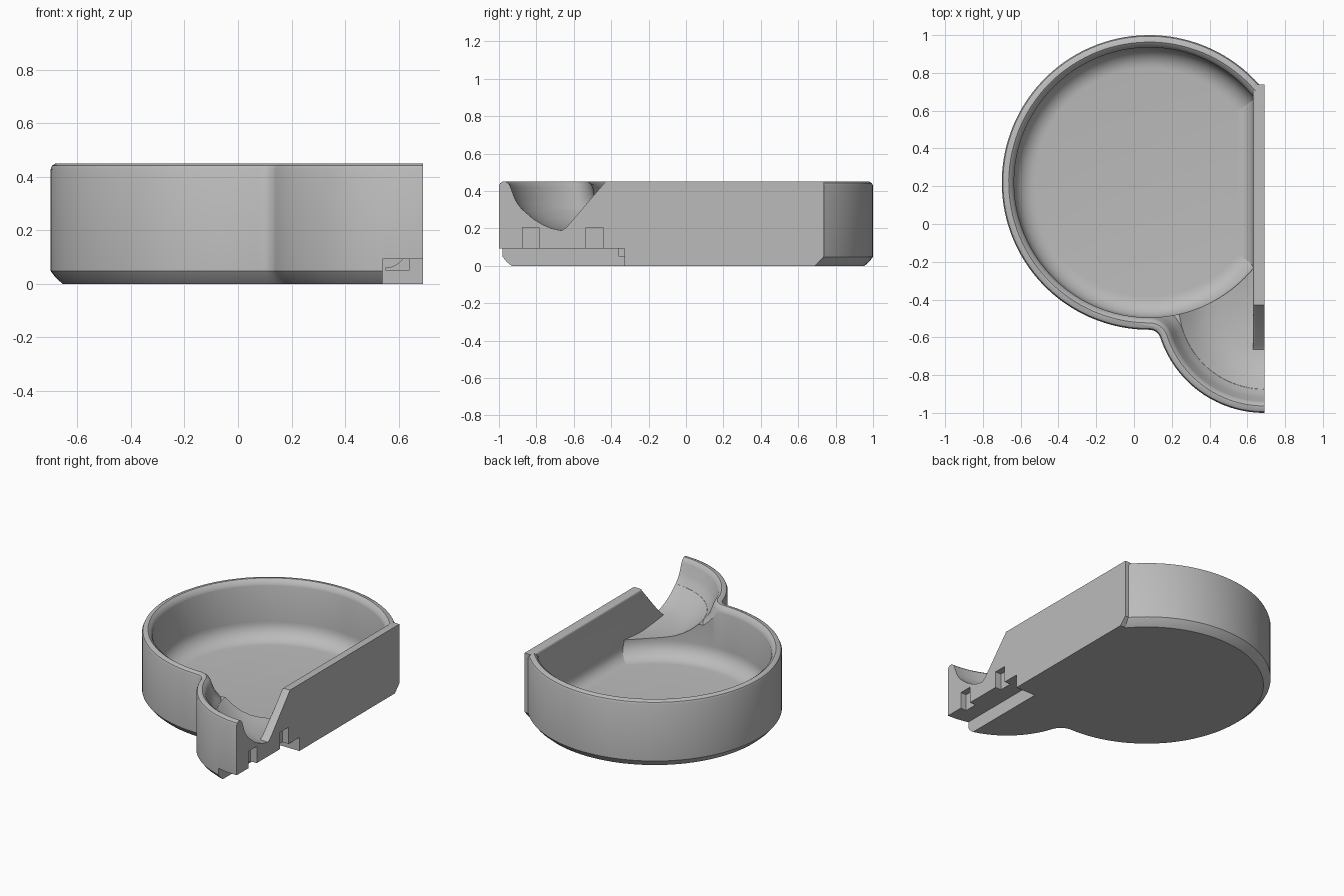
import bpy, bmesh, math
from mathutils import Vector

if "Cube" in bpy.data.objects:
    bpy.data.objects.remove(bpy.data.objects["Cube"])

BOWL, BOWL_R = Vector((0.08, 0.22)), 0.78
LOBE, LOBE_R = Vector((0.69, -0.42)), 0.58
SIDE, TOP, FILLET = 0.69, 0.45, 0.06

grey = bpy.data.materials.new("light_grey")
grey.diffuse_color = (0.5, 0.5, 0.5, 1)
grey.use_nodes = True
grey.node_tree.nodes["Principled BSDF"].inputs["Base Color"].default_value = grey.diffuse_color


def make(name, bm):
    bmesh.ops.recalc_face_normals(bm, faces=bm.faces)
    me = bpy.data.meshes.new(name)
    bm.to_mesh(me)
    bm.free()
    me.materials.append(grey)
    ob = bpy.data.objects.new(name, me)
    bpy.context.collection.objects.link(ob)
    return ob


def activate(ob):
    bpy.ops.object.select_all(action='DESELECT')
    ob.select_set(True)
    bpy.context.view_layer.objects.active = ob


def loft(name, rings):
    """Skin equal-length rings and cap both ends."""
    bm = bmesh.new()
    vs = [[bm.verts.new(p) for p in r] for r in rings]
    n = len(vs[0])
    for a, b in zip(vs, vs[1:]):
        for i in range(n):
            j = (i + 1) % n
            bm.faces.new((a[i], a[j], b[j], b[i]))
    bm.faces.new(vs[0])
    bm.faces.new(vs[-1])
    return make(name, bm)


def arc(c, r, a0, a1, n):
    return [(c.x + r * math.cos(a0 + (a1 - a0) * i / n),
             c.y + r * math.sin(a0 + (a1 - a0) * i / n)) for i in range(n + 1)]


def outline(inset, extend=False):
    """Bowl circle blended into the spout lobe, cut straight on one side."""
    d = LOBE - BOWL
    ra, rb = BOWL_R + FILLET, LOBE_R + FILLET
    a = (ra * ra - rb * rb + d.length_squared) / (2 * d.length)
    h = math.sqrt(ra * ra - a * a)
    u = d.normalized()
    c = BOWL + u * a + Vector((u.y, -u.x)) * h
    ang = lambda v: math.atan2(v.y, v.x) % (2 * math.pi)
    r = BOWL_R - inset
    pts = arc(BOWL, r, math.acos((SIDE - BOWL.x) / r), ang(c - BOWL), 80)
    pts += arc(c, FILLET + inset, ang(BOWL - c), ang(LOBE - c), 10)[1:]
    pts += arc(LOBE, LOBE_R - inset, ang(c - LOBE), 1.5 * math.pi, 28)[1:]
    if extend:
        pts = [(0.9, pts[0][1])] + pts + [(0.9, pts[-1][1])]
    return pts


def outline_loft(name, levels, extend=False):
    return loft(name, [[(x, y, z) for x, y in outline(o, extend)] for z, o in levels])


def lathe(name, centre, profile, n=96):
    return loft(name, [[(x, y, z) for x, y in arc(centre, r, 0, 2 * math.pi, n)[:-1]]
                       for r, z in profile])


def box(name, x0, x1, y0, y1, z0, z1):
    ring = [(x0, y0), (x1, y0), (x1, y1), (x0, y1)]
    return loft(name, [[(x, y, z) for x, y in ring] for z in (z0, z1)])


def cut(ob, cutters):
    activate(ob)
    for c in cutters:
        m = ob.modifiers.new("cut", 'BOOLEAN')
        m.operation, m.object, m.solver = 'DIFFERENCE', c, 'EXACT'
        bpy.ops.object.modifier_apply(modifier=m.name)


# outer body with chamfered foot and rounded rim
body = outline_loft("bowl_body", [(0, 0.045), (0.022, 0.02), (0.048, 0), (0.428, 0),
                                  (0.442, 0.006), (TOP, 0.02)])

# hollows: deep round bowl, shallow spout dish, and the shared rim opening
round_floor = [(0.605 + 0.11 * math.sin(t * math.pi / 16),
                0.17 - 0.11 * math.cos(t * math.pi / 16)) for t in range(9)]
bowl_hollow = lathe("bowl_hollow", BOWL, round_floor + [(0.715, 0.415)])
spout_hollow = lathe("spout_hollow", LOBE, [
    (0.05, 0.165), (0.24, 0.187), (0.30, 0.20), (0.35, 0.222), (0.40, 0.253),
    (0.455, 0.301), (0.455, 0.43)])
rim_hollow = outline_loft("rim_hollow", [(0.30, 0.125), (0.33, 0.101), (0.36, 0.084),
                                         (0.42, 0.062), (0.437, 0.054), (0.455, 0.03)], True)

# notch and peg slots under the spout
notch = box("notch", 0.54, 0.9, -1.3, -0.33, -0.2, 0.092)
slots = [box("peg_slot", 0.645, 0.9, y, y + 0.09, 0.05, 0.205) for y in (-0.875, -0.535)]
cut(body, [bowl_hollow, spout_hollow, rim_hollow, notch] + slots)

# straight side wall, ending in the slanted lip of the pouring opening
side = [(0.69, 0), (0.738, 0.05), (0.738, TOP), (-0.43, TOP), (-0.64, 0.205),
        (-0.67, 0.185), (-0.67, 0.092), (-0.33, 0.092), (-0.33, 0)]
wall = loft("straight_wall", [[(x, y, z) for y, z in side] for x in (0.63, SIDE)])
bm = bmesh.new()
bm.from_mesh(wall.data)
edges = [e for e in bm.edges if all(v.co.z > 0.15 for v in e.verts)
         and abs(e.verts[0].co.x - e.verts[1].co.x) < 0.01
         and e.verts[0].co.x < 0.65 and min(v.co.y for v in e.verts) > -0.65]
bmesh.ops.bevel(bm, geom=edges, offset=0.015, segments=3, affect='EDGES', profile=0.5)
bm.to_mesh(wall.data)
bm.free()
cut(wall, slots)

# curved fillet where the straight wall meets the floor
section = [(0.64, 0.05), (0.55, 0.05)]
section += [(0.55 + 0.08 * math.sin(t * math.pi / 12),
             0.14 - 0.08 * math.cos(t * math.pi / 12)) for t in range(7)]
section.append((0.64, 0.14))
fillet = loft("wall_fillet", [[(x, y, z) for x, z in section] for y in (-0.36, 0.69)])

for c in [bowl_hollow, spout_hollow, rim_hollow, notch] + slots:
    bpy.data.objects.remove(c)
for ob in (body, wall, fillet):
    activate(ob)
    bpy.ops.object.shade_smooth_by_angle(angle=math.radians(35))
